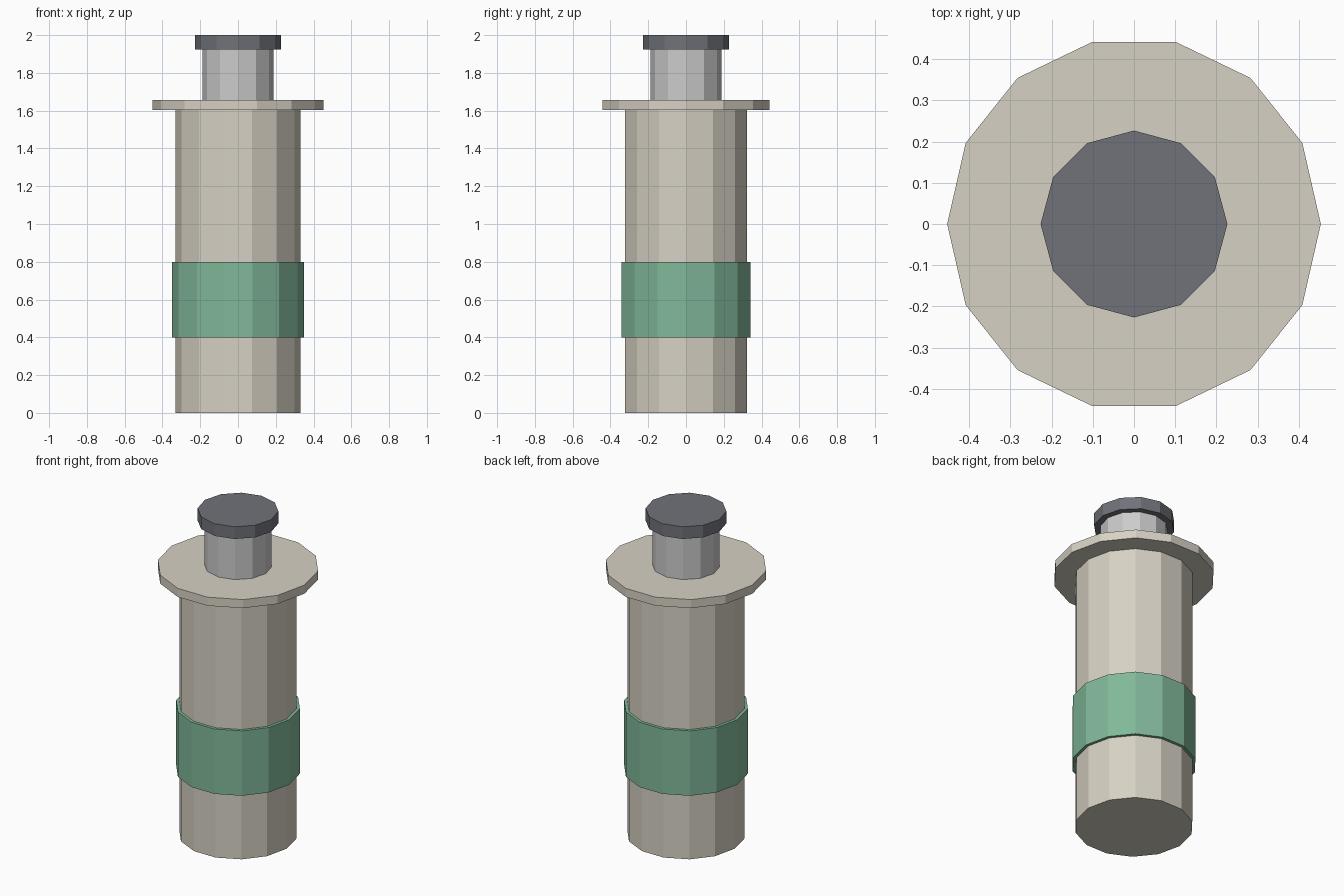
import bpy

if "Cube" in bpy.data.objects:
    bpy.data.objects.remove(bpy.data.objects["Cube"])


def material(name, rgb):
    mat = bpy.data.materials.new(name)
    mat.diffuse_color = (*rgb, 1.0)
    mat.use_nodes = True
    mat.node_tree.nodes["Principled BSDF"].inputs["Base Color"].default_value = mat.diffuse_color
    return mat


def cylinder(name, sides, radius, z0, z1, mat=None):
    # Flat-faced upright prism with a corner on the +x axis
    bpy.ops.mesh.primitive_cylinder_add(vertices=sides, radius=radius, depth=z1 - z0,
                                        location=(0, 0, (z0 + z1) / 2))
    obj = bpy.context.object
    obj.name = name
    # The primitive starts on +y: turn a quarter so a corner lies on x
    obj.rotation_euler.z = 1.5707963
    if mat:
        obj.data.materials.append(mat)
    return obj


beige = material("beige", (0.68, 0.64, 0.55))
dark_beige = material("dark_beige", (0.50, 0.46, 0.39))
green = material("green", (0.22, 0.48, 0.32))
charcoal = material("charcoal", (0.16, 0.17, 0.19))

# Barrel with coloured band
cylinder("barrel", 14, 0.332, 0.0, 1.604, beige)
cylinder("band", 14, 0.35, 0.40, 0.80, green)

# Finger flange at the top of the barrel
cylinder("flange", 14, 0.453, 1.604, 1.657, beige)

# Plunger rod and thumb cap
cylinder("plunger_rod", 12, 0.189, 1.657, 1.925)
cylinder("thumb_cap", 12, 0.2265, 1.925, 2.0, charcoal)

bpy.data.materials.remove(dark_beige)
